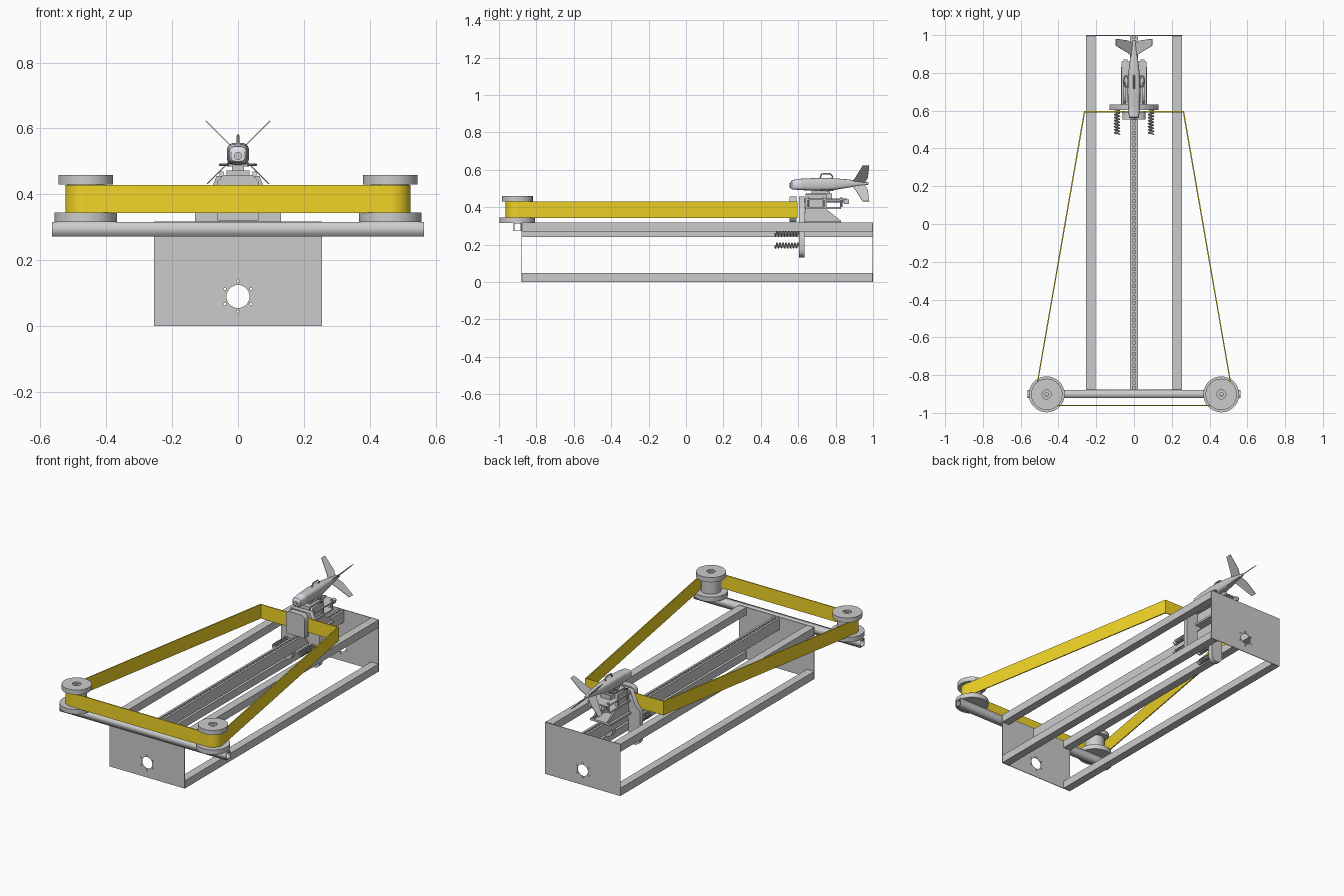
import bpy, bmesh
from math import sin, cos, pi, radians
from mathutils import Matrix, Vector

if "Cube" in bpy.data.objects:
    bpy.data.objects.remove(bpy.data.objects["Cube"])

COL = bpy.context.scene.collection
XY = Matrix.Identity(3)
XZ = Matrix(((1, 0, 0), (0, 0, -1), (0, 1, 0)))   # profile in x,z, thickness along y
YZ = Matrix(((0, 0, 1), (1, 0, 0), (0, 1, 0)))    # profile in y,z, thickness along x


def material(name, rgb):
    m = bpy.data.materials.new(name)
    m.diffuse_color = (*rgb, 1)
    m.use_nodes = True
    m.node_tree.nodes["Principled BSDF"].inputs["Base Color"].default_value = m.diffuse_color
    return m


def add(name, mesh, smooth=False, mat=None):
    ob = bpy.data.objects.new(name, mesh)
    COL.objects.link(ob)
    if mat:
        mesh.materials.append(mat)
    if smooth:
        bpy.ops.object.select_all(action='DESELECT')
        ob.select_set(True)
        bpy.context.view_layer.objects.active = ob
        bpy.ops.object.shade_smooth_by_angle(angle=radians(35))
    return ob


def box(name, x, y, z):
    bm = bmesh.new()
    c = [(a + b) / 2 for a, b in (x, y, z)]
    s = [b - a for a, b in (x, y, z)]
    bmesh.ops.create_cube(bm, size=1, matrix=Matrix.Translation(c) @ Matrix.Diagonal((*s, 1)))
    me = bpy.data.meshes.new(name)
    bm.to_mesh(me)
    bm.free()
    return add(name, me)


def curve_mesh(name, cu):
    ob = bpy.data.objects.new(name + "_tmp", cu)
    COL.objects.link(ob)
    bpy.context.view_layer.update()
    me = bpy.data.meshes.new_from_object(ob.evaluated_get(bpy.context.evaluated_depsgraph_get()))
    me.name = name
    bpy.data.objects.remove(ob)
    return me


def plate(name, outlines, basis, offset, t, smooth=False, mat=None):
    """First outline is the outside, the others are holes."""
    cu = bpy.data.curves.new(name, 'CURVE')
    cu.dimensions, cu.fill_mode, cu.extrude = '2D', 'BOTH', t / 2
    for pts in outlines:
        sp = cu.splines.new('POLY')
        sp.points.add(len(pts) - 1)
        for p, q in zip(sp.points, pts):
            p.co = (q[0], q[1], 0, 1)
        sp.use_cyclic_u = True
    me = curve_mesh(name, cu)
    me.transform(Matrix.Translation(offset) @ basis.to_4x4())
    return add(name, me, smooth, mat)


def tube(name, pts, r, cyclic=False, res=2):
    cu = bpy.data.curves.new(name, 'CURVE')
    cu.dimensions, cu.bevel_depth, cu.bevel_resolution = '3D', r, res
    cu.use_fill_caps = True
    sp = cu.splines.new('POLY')
    sp.points.add(len(pts) - 1)
    for p, q in zip(sp.points, pts):
        p.co = (*q, 1)
    sp.use_cyclic_u = cyclic
    return add(name, curve_mesh(name, cu), True)


def loft(name, rings, cap=True, smooth=True, mat=None, closed=False):
    bm = bmesh.new()
    vs = [[bm.verts.new(p) for p in r] for r in rings]
    n = len(vs[0])
    for a, b in zip(vs, vs[1:] + ([vs[0]] if closed else [])):
        for i in range(n):
            bm.faces.new((a[i], a[(i + 1) % n], b[(i + 1) % n], b[i]))
    if cap:
        bm.faces.new(vs[0])
        bm.faces.new(vs[-1])
    bmesh.ops.recalc_face_normals(bm, faces=bm.faces)
    me = bpy.data.meshes.new(name)
    bm.to_mesh(me)
    bm.free()
    return add(name, me, smooth, mat)


def arc(cx, cy, r, a0, a1, n):
    return [(cx + r * cos(radians(a0 + (a1 - a0) * i / n)),
             cy + r * sin(radians(a0 + (a1 - a0) * i / n))) for i in range(n + 1)]


def circle(cx, cy, r, n=32):
    return arc(cx, cy, r, 0, 360, n)[:-1]


def mirrored(half):
    return half + [(-x, y) for x, y in reversed(half)]


yellow = material("belt_yellow", (0.88, 0.66, 0.02))
pale = material("pale_nose", (0.72, 0.74, 0.8))

# Frame: end plates with cable holes, four long rails
outline = [(-.255, 0), (.255, 0), (.255, .317), (-.255, .317)]
holes = [circle(0, .09, .035)] + [circle(*p, .004, 8) for p in circle(0, .09, .046, 6)]
holes[1:] = [circle(.046 * sin(k * pi / 3), .09 + .046 * cos(k * pi / 3), .004, 8) for k in range(6)]
for name, y in (("front_end_plate", -.878), ("rear_end_plate", .998)):
    plate(name, [outline] + holes, XZ, (0, y, 0), .004)
for s, side in ((-1, "left"), (1, "right")):
    x = sorted((s * .205, s * .255))
    box(side + "_lower_rail", x, (-.876, .996), (0, .047))
    box(side + "_upper_rail", x, (-.876, .996), (.27, .317))

# Centre guide rail with two lips and a toothed rack in the slot
box("guide_rail_core", (-.02, .02), (-.876, .996), (.24, .298))
for s in (-1, 1):
    box("guide_rail_lip", sorted((s * .007, s * .02)), (-.876, .996), (.298, .31))
for i in range(62):
    y = -.86 + i * .03
    box("rack_tooth", (-.007, .007), (y, y + .014), (.298, .306))

# Hollow cross beam carrying the pulleys
plate("cross_beam", [[(-.922, .272), (-.88, .272), (-.88, .316), (-.922, .316)],
                     [(-.918, .276), (-.884, .276), (-.884, .312), (-.918, .312)]], YZ, (0, 0, 0), 1.13)

# Flanged pulleys
prof = [(.01, .316), (.095, .316), (.095, .345), (.057, .345), (.057, .43), (.083, .43),
        (.083, .459), (.024, .459), (.024, .45), (.01, .45)]
for s in (-1, 1):
    rings = [[(s * .462 + r * cos(k * pi / 24), -.902 + r * sin(k * pi / 24), z) for r, z in prof]
             for k in range(48)]
    loft("pulley", rings, cap=False, closed=True)

# Elastic belt around the pulleys and the carriage
belt = [mirrored(arc(.462, -.902, r, -90, 9.7, 16) + [(.265 - d, .597 - d)])
        for r, d in ((.062, 0), (.056, .006))]
plate("drive_belt", belt, XY, (0, 0, .386), .086, True, yellow)

# Carriage: front yoke with two rounded legs straddling the guide rail
yoke = ([(.025, .31), (.055, .28)] + arc(.093, .17, .038, 180, 360, 12)
        + [(.131, .345), (.10, .37), (.065, .456)])
plate("carriage_yoke", [mirrored(yoke)], XZ, (0, .618, 0), .03)
plate("belt_pusher", [[(-.062, .32), (.062, .32), (.062, .44), (.045, .458), (-.045, .458), (-.062, .44)]],
      XZ, (0, .573, 0), .038)
box("carriage_base", (-.07, .07), (.63, .83), (.314, .326))
for s in (-1, 1):
    plate("carriage_gusset", [[(.633, .326), (.83, .326), (.75, .39), (.75, .47), (.64, .47)]],
          YZ, (s * .05, 0, 0), .012)
    # Buffer springs on rods
    for z in (.26, .195):
        x = s * .09
        tube("buffer_spring", [(x + .014 * cos(a * pi / 6), .603 - a * .128 / 96, z + .014 * sin(a * pi / 6))
                               for a in range(97)], .0035, res=1)
        tube("spring_rod", [(x, .61, z), (x, .485, z)], .006)
    # Release rods and deck bolts
    tube("release_rod", [(s * .045, .63, .43), (s * .045, .85, .43)], .005)
    box("rod_end", sorted((s * .035, s * .055)), (.845, .872), (.418, .442))
    for y in (.65, .74, .83):
        tube("deck_bolt", [(s * .055, y, .40), (s * .055, y, .452)], .007)

# Launch deck and cradle
box("deck_lower", (-.067, .067), (.635, .83), (.39, .4))
box("deck_upper", (-.067, .067), (.62, .86), (.437, .445))
box("cradle_foot", (-.035, .035), (.64, .78), (.445, .472))
box("cradle_post", (-.018, .018), (.67, .77), (.472, .5))

# Aircraft body: lofted rounded-square sections (y, half width, bottom, top)
def section(y, w, lo, hi, n=20):
    f = lambda v: (1 if v >= 0 else -1) * abs(v) ** .6
    return [(w * f(cos(2 * pi * k / n)), y, (lo + hi) / 2 + (hi - lo) / 2 * f(sin(2 * pi * k / n)))
            for k in range(n)]

loft("aircraft_nose", [section(*a) for a in ((.56, .021, .5, .535), (.567, .027, .495, .545),
                                             (.615, .031, .491, .552))], mat=pale)
loft("aircraft_body", [section(*a) for a in ((.615, .031, .491, .552), (.70, .034, .488, .556),
                                             (.78, .032, .49, .555), (.86, .023, .503, .549),
                                             (.93, .013, .515, .54), (.975, .007, .52, .533))])
tube("nose_lens", [(0, .565, .517), (0, .553, .517)], .012, res=4)

# Crossed tail fins, profile in (distance from axis, y)
for a in (45, 135, 225, 315):
    d = .138 if a < 180 else .132
    B = Matrix(((cos(radians(a)), 0, sin(radians(a))), (0, 1, 0),
                (sin(radians(a)), 0, -cos(radians(a)))))
    plate("tail_fin", [[(.01, .885), (.045, .905), (d, .945), (d, .98), (.045, .972), (.008, .955)]],
          B, (0, 0, .525), .003)

# Carry loops on the body, one above and one on each lower flank
tube("top_loop", [(0, .715, .55), (0, .725, .578), (0, .77, .578), (0, .785, .565), (0, .775, .55)], .004)
for s in (-1, 1):
    tube("side_loop", [(s * (.042 + .012 * cos(k * pi / 8)), .755 + .03 * sin(k * pi / 8), .49)
                       for k in range(16)], .004, True)
    box("loop_arm", sorted((s * .015, s * .034)), (.745, .765), (.485, .496))
